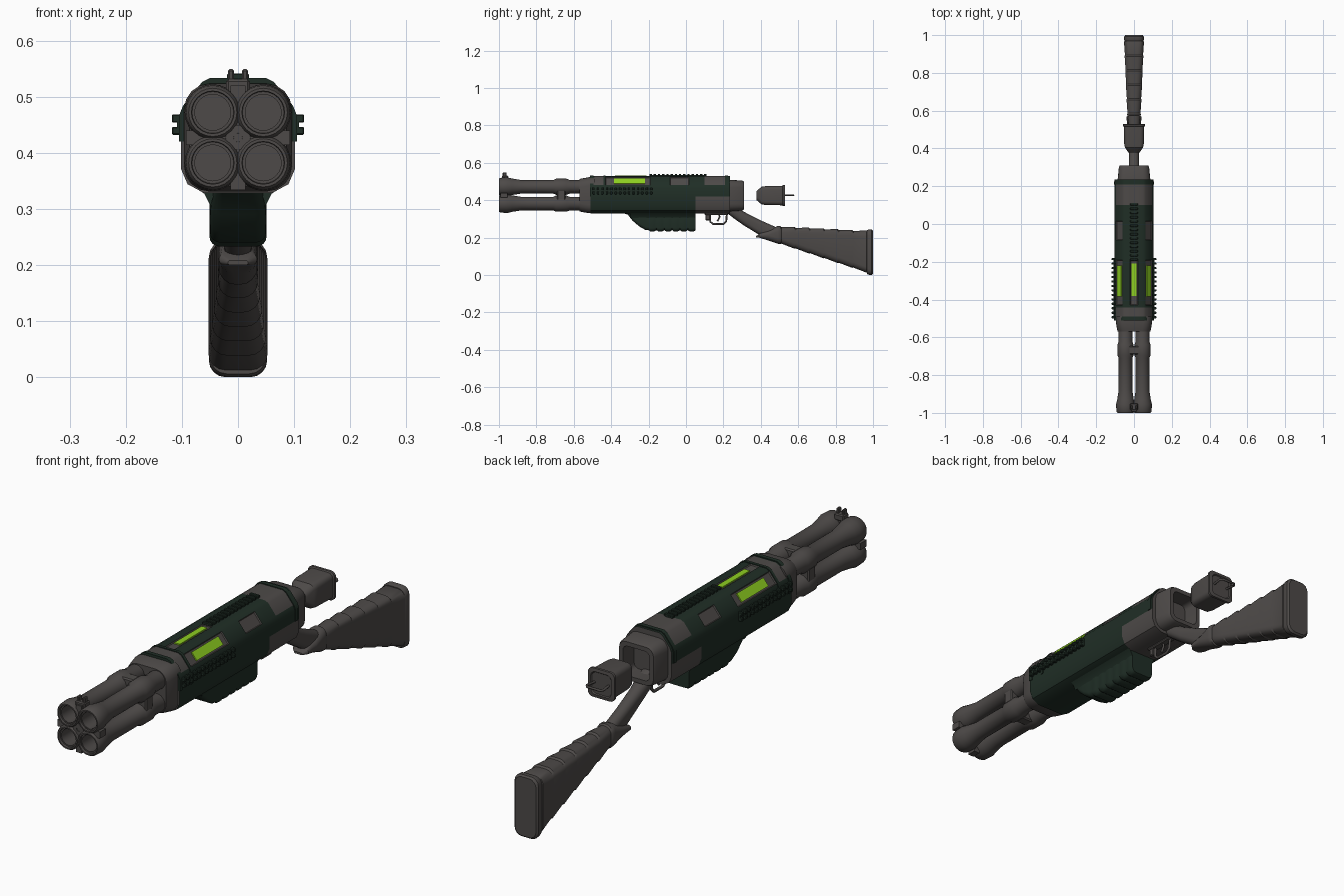
import bpy, bmesh, math
from mathutils import Vector

if "Cube" in bpy.data.objects:
    bpy.data.objects.remove(bpy.data.objects["Cube"], do_unlink=True)


def material(name, rgb):
    m = bpy.data.materials.new(name)
    m.use_nodes = True
    m.diffuse_color = (*rgb, 1)
    m.node_tree.nodes["Principled BSDF"].inputs["Base Color"].default_value = (*rgb, 1)
    return m


GREY = material("gunmetal grey", (0.075, 0.068, 0.065))
GREEN = material("dark green", (0.014, 0.027, 0.019))
LIME = material("lime glow", (0.27, 0.62, 0.015))
parts = []
MID = 0.427  # height of the bore axis


def finish(name, bm, *mats):
    bmesh.ops.remove_doubles(bm, verts=bm.verts, dist=0.0002)
    bmesh.ops.recalc_face_normals(bm, faces=bm.faces)
    me = bpy.data.meshes.new(name)
    bm.to_mesh(me)
    bm.free()
    for m in mats:
        me.materials.append(m)
    ob = bpy.data.objects.new(name, me)
    bpy.context.collection.objects.link(ob)
    parts.append(ob)
    return ob


def ring(zc, hw, hh, r, xc=0, n=4):
    """Rounded rectangle in the xz plane."""
    r = min(r, hw, hh)
    pts = []
    for k, (sx, sz) in enumerate([(1, 1), (-1, 1), (-1, -1), (1, -1)]):
        for i in range(n + 1):
            a = math.pi / 2 * (k + i / n)
            pts.append((xc + sx * (hw - r) + r * math.cos(a),
                        zc + sz * (hh - r) + r * math.sin(a)))
    return pts


def loft_mesh(sections):
    """Skin rings standing along y; sections are (y, ring)."""
    bm = bmesh.new()
    rows = [[bm.verts.new((x, y, z)) for x, z in pts] for y, pts in sections]
    n = len(rows[0])
    for a, b in zip(rows, rows[1:]):
        for i in range(n):
            j = (i + 1) % n
            bm.faces.new((a[i], a[j], b[j], b[i]))
    bm.faces.new(rows[0])
    bm.faces.new(rows[-1])
    return bm


def loft(name, sections, mat=GREY):
    return finish(name, loft_mesh(sections), mat)


def box(name, x, y, z, mat=GREY, bevel=0.0):
    bm = bmesh.new()
    bmesh.ops.create_cube(bm, size=1)
    for v in bm.verts:
        v.co = [lo + (c + 0.5) * (hi - lo) for c, (lo, hi) in zip(v.co, (x, y, z))]
    if bevel:
        bmesh.ops.bevel(bm, geom=bm.edges, offset=bevel, segments=1, affect='EDGES')
    return finish(name, bm, mat)


def rod(name, points, radius, mat=GREY):
    cu = bpy.data.curves.new(name, 'CURVE')
    cu.dimensions = '3D'
    cu.bevel_depth, cu.bevel_resolution, cu.use_fill_caps = radius, 1, True
    sp = cu.splines.new('POLY')
    sp.points.add(len(points) - 1)
    for p, co in zip(sp.points, points):
        p.co = (*co, 1)
    cu.materials.append(mat)
    ob = bpy.data.objects.new(name, cu)
    bpy.context.collection.objects.link(ob)


# four hollow barrels with flared muzzles
C = 0.045
barrel = [(-0.9, 0.001), (-0.9, 0.032), (-0.99, 0.032), (-0.99, 0.037), (-1, 0.038),
          (-1, 0.043), (-0.992, 0.048), (-0.955, 0.05), (-0.93, 0.044), (-0.88, 0.036),
          (-0.71, 0.036), (-0.695, 0.043), (-0.64, 0.043), (-0.62, 0.036), (-0.5, 0.037)]
for xs, side in ((1, "left"), (-1, "right")):
    for zs, level in ((1, "upper"), (-1, "lower")):
        loft(f"{level}_{side}_barrel",
             [(y, ring(MID + zs * C, r, r, r, xs * C, 6)) for y, r in barrel])

# muzzle cross filling between the barrels, and the barrel clamp
box("muzzle_upright", (-0.013, 0.013), (-0.992, -0.955), (MID - 0.093, MID + 0.093))
box("muzzle_crossbar", (-0.093, 0.093), (-0.992, -0.955), (MID - 0.013, MID + 0.013))
loft("muzzle_hub", [(y, ring(MID, r, r, r)) for y, r in
                    ((-0.98, 0.001), (-0.98, 0.007), (-0.994, 0.008), (-0.994, 0.022), (-0.955, 0.026))])
box("clamp_upright", (-0.028, 0.028), (-0.69, -0.645), (MID - 0.083, MID + 0.083), GREY, 0.005)
box("clamp_crossbar", (-0.083, 0.083), (-0.69, -0.645), (MID - 0.028, MID + 0.028), GREY, 0.005)

# forked front sight
box("sight_base", (-0.021, 0.021), (-0.985, -0.95), (0.505, 0.531), GREY, 0.004)
for s in (-1, 1):
    box("sight_prong", sorted((s * 0.007, s * 0.018)), (-0.98, -0.96), (0.525, 0.549), GREY, 0.003)

# collar that holds the barrels
loft("barrel_collar", [(y, ring(MID, w, w, 0.045)) for y, w in
                       ((-0.57, 0.086), (-0.555, 0.09), (-0.52, 0.096), (-0.49, 0.096))])

# main body: shell with recessed windows
half = [(0.02, 0.53), (0.048, 0.53), (0.062, 0.523), (0.095, 0.482), (0.102, 0.465),
        (0.102, 0.42), (0.102, 0.372), (0.09, 0.344), (0.06, 0.328)]
outline = half + [(-x, z) for x, z in reversed(half)]
rows = (-0.51, -0.49, -0.44, -0.43, -0.19, -0.085, 0.015, 0.05, 0.10, 0.21, 0.235)
bm = loft_mesh([(y, outline) for y in rows])
windows = []
for f in bm.faces:
    c = f.calc_center_median()
    corner = 0.07 < abs(c.x) < 0.09 and c.z > 0.49
    if len(f.verts) > 4:
        grey = True
    elif c.z < 0.42:
        grey = c.y > 0.05
    elif -0.43 < c.y < -0.19 and (corner or abs(c.x) < 0.01):
        grey = True
        windows.append(f)
    elif -0.085 < c.y < 0.015 and corner:
        grey = True
        windows.append(f)
    else:
        grey = c.z > 0.49 and (0.1 < c.y < 0.21 or -0.49 < c.y < -0.44)
    f.material_index = 0 if grey else 1
bmesh.ops.recalc_face_normals(bm, faces=bm.faces)
bmesh.ops.inset_individual(bm, faces=windows, thickness=0.004, depth=-0.004)
finish("body_shell", bm, GREY, GREEN)

# raised bands round the body, open below the seam
for y0, y1 in ((-0.512, -0.495), (-0.442, -0.43), (0.208, 0.225)):
    band = [(x * 1.03, 0.42 + (z - 0.42) * 1.03) for x, z in half[:6]]
    loft("body_band", [(y, band + [(-x, z) for x, z in reversed(band)]) for y in (y0, y1)], GREEN)

# glowing plates
box("top_glow", (-0.012, 0.012), (-0.38, -0.21), (0.525, 0.531), LIME)
slope = Vector((0.033, 0, -0.041)).normalized()
out = Vector((-slope.z, 0, slope.x))
for s in (-1, 1):
    ob = box("side_glow", (-0.018, 0.018), (-0.385, -0.22), (-0.005, 0.001), LIME)
    for v in ob.data.vertices:
        p = Vector((0.0785, 0, 0.5025)) + slope * v.co.x + out * v.co.z
        v.co = (s * p.x, v.co.y, p.z)
    if s < 0:
        ob.data.flip_normals()

# toothed accessory rails
box("top_rail", (-0.014, 0.014), (-0.19, 0.11), (0.525, 0.535), GREEN)
for i in range(14):
    y = -0.195 + i * 0.0225
    box("top_rail_tooth", (-0.02, 0.02), (y, y + 0.012), (0.53, 0.541), GREEN, 0.002)
for s in (-1, 1):
    box("side_rail", sorted((s * 0.1, s * 0.109)), (-0.5, -0.18), (0.437, 0.463), GREEN)
    for i in range(14):
        y = -0.5 + i * 0.0237
        for z in (0.432, 0.454):
            box("side_rail_tooth", sorted((s * 0.1, s * 0.118)), (y, y + 0.012),
                (z, z + 0.014), GREEN, 0.002)

# foregrip with finger ridges underneath
grip = [(-0.34, 0.333, 0.03), (-0.31, 0.322, 0.042), (-0.285, 0.29, 0.048),
        (-0.25, 0.26, 0.05), (-0.215, 0.24, 0.05)]
for i in range(6):
    y = -0.2 + i * 0.042
    grip += [(y, 0.24, 0.049), (y + 0.01, 0.233, 0.051), (y + 0.03, 0.233, 0.051)]
grip.append((0.05, 0.238, 0.049))
loft("foregrip", [(y, ring((z + 0.35) / 2, w, (0.35 - z) / 2, 0.018)) for y, z, w in grip], GREEN)
for s in (-1, 1):
    flare = [(s * 0.04, 0.335), (s * 0.088, 0.345), (s * 0.06, 0.327), (s * 0.049, 0.305)]
    loft("foregrip_flare", [(y, flare) for y in (-0.3, 0.05)], GREEN)

# receiver with a hollow back
loft("receiver", [(y, ring(z, w, h, r)) for y, z, w, h, r in (
    (0.2, 0.425, 0.09, 0.088, 0.04), (0.24, 0.425, 0.086, 0.084, 0.04),
    (0.3, 0.425, 0.08, 0.08, 0.035), (0.31, 0.425, 0.075, 0.075, 0.03),
    (0.31, 0.425, 0.058, 0.058, 0.02), (0.24, 0.425, 0.058, 0.058, 0.02))])

# floating breech block with a pull handle
loft("breech_block", [(y, ring(0.425, w, h, 0.02)) for y, w, h in (
    (0.378, 0.03, 0.025), (0.405, 0.048, 0.048), (0.425, 0.052, 0.05), (0.515, 0.053, 0.052),
    (0.518, 0.058, 0.057), (0.528, 0.058, 0.057), (0.53, 0.045, 0.045), (0.526, 0.042, 0.042))])
rod("pull_handle", [(-0.03, 0.52, 0.427), (-0.036, 0.565, 0.427), (-0.028, 0.575, 0.427),
                    (0.028, 0.575, 0.427), (0.036, 0.565, 0.427), (0.03, 0.52, 0.427)], 0.005)

# neck and wrapped stock: (y, bottom, top, half width)
neck = [(0.215, 0.335, 0.38, 0.035), (0.26, 0.3, 0.37, 0.032), (0.31, 0.265, 0.338, 0.027),
        (0.4, 0.21, 0.292, 0.025), (0.5, 0.18, 0.248, 0.025)]
stock = [(0.375, 0.2, 0.208, 0.018), (0.39, 0.2, 0.22, 0.034), (0.44, 0.185, 0.24, 0.036),
         (0.49, 0.168, 0.262, 0.036), (0.505, 0.165, 0.262, 0.034)]
for i in range(6):
    t = i / 5
    y = 0.51 + i * 0.077
    bottom, top, w = 0.168 - 0.128 * t, 0.256 - 0.02 * t, 0.031 + 0.017 * t
    stock += [(y, bottom, top, w), (y + 0.07, bottom - 0.027, top + 0.002, w + 0.005)]
stock.append((0.97, 0.012, 0.236, 0.049))
butt = [(0.968, 0.006, 0.24, 0.05), (0.975, 0.002, 0.244, 0.052),
        (0.993, 0.0, 0.244, 0.052), (1.0, 0.006, 0.238, 0.046)]
for name, shape in (("stock_neck", neck), ("stock", stock), ("butt_pad", butt)):
    loft(name, [(y, ring((a + b) / 2, w, (b - a) / 2, 0.03)) for y, a, b, w in shape])

# trigger and guard
rod("trigger_guard", [(0, y, z) for y, z in (
    (0.13, 0.34), (0.13, 0.285), (0.145, 0.273), (0.2, 0.273), (0.215, 0.288), (0.22, 0.34))], 0.006)
rod("trigger", [(0, 0.175, 0.34), (0, 0.18, 0.31), (0, 0.168, 0.288)], 0.005)
box("guard_mount", (-0.016, 0.016), (0.1, 0.225), (0.32, 0.345), GREY, 0.004)
box("guard_catch", (-0.01, 0.01), (0.105, 0.128), (0.293, 0.325), GREY, 0.003)

# smooth rounded surfaces, keep edges crisp
bpy.ops.object.select_all(action='DESELECT')
for ob in parts:
    ob.select_set(True)
bpy.context.view_layer.objects.active = parts[0]
bpy.ops.object.shade_smooth_by_angle(angle=math.radians(32))
